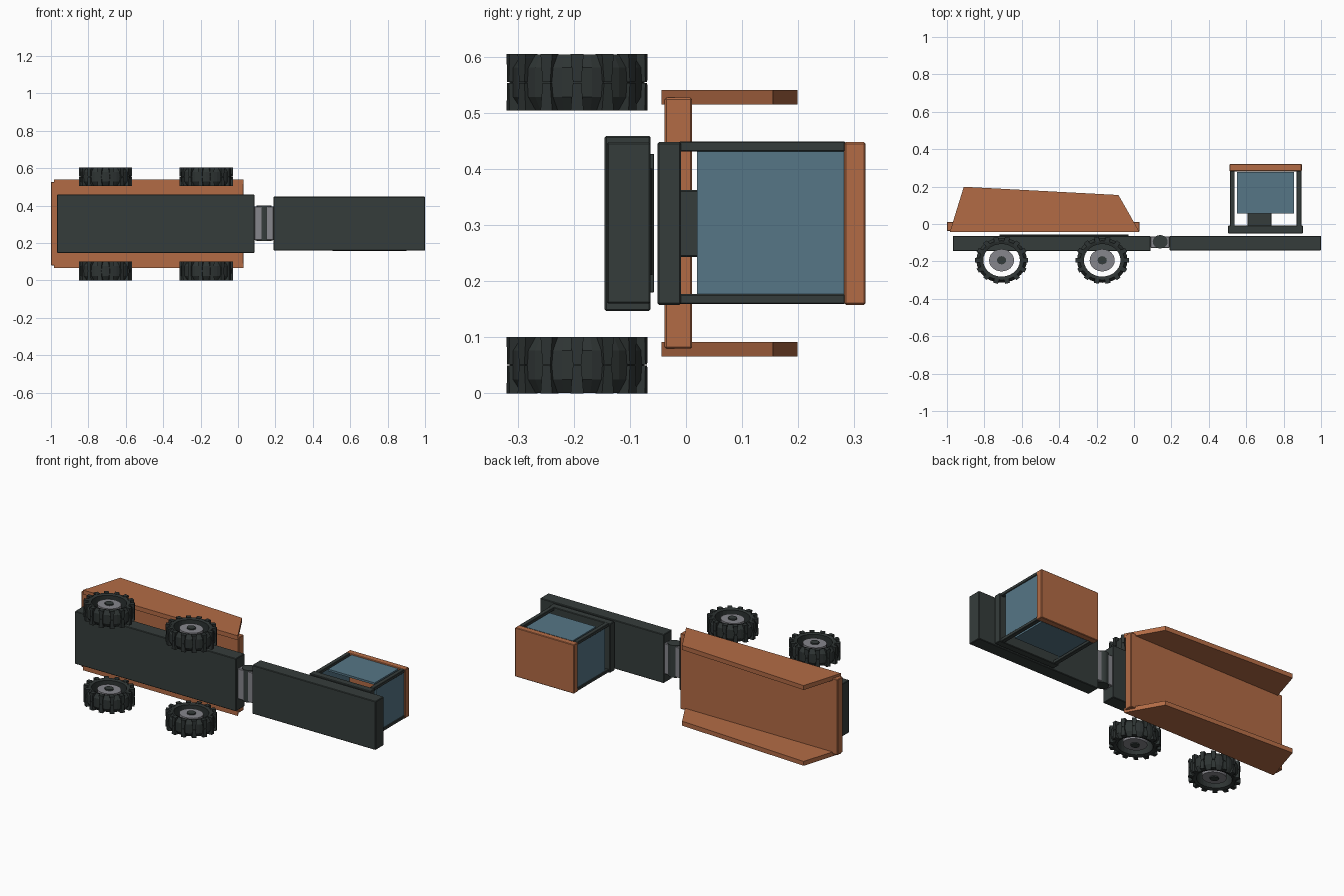
import bpy, bmesh, math
from mathutils import Matrix, Vector

if "Cube" in bpy.data.objects:
    bpy.data.objects.remove(bpy.data.objects["Cube"])

MID = 0.303          # centre of the machine across its width (z)


def material(name, rgb):
    m = bpy.data.materials.new(name)
    m.diffuse_color = (*rgb, 1)
    m.use_nodes = True
    m.node_tree.nodes["Principled BSDF"].inputs["Base Color"].default_value = m.diffuse_color
    return m


DARK = material("dark metal", (0.036, 0.046, 0.044))
TYRE = material("tyre rubber", (0.027, 0.034, 0.033))
ORANGE = material("orange paint", (0.45, 0.148, 0.06))
GLASS = material("blue glass", (0.092, 0.182, 0.24))
GREY = material("grey steel", (0.24, 0.24, 0.262))


def finish(bm, name, mat):
    bmesh.ops.recalc_face_normals(bm, faces=bm.faces)
    me = bpy.data.meshes.new(name)
    bm.to_mesh(me)
    bm.free()
    me.materials.append(mat)
    ob = bpy.data.objects.new(name, me)
    bpy.context.collection.objects.link(ob)
    return ob


def box(name, mat, x, y, z, bevel=0.003):
    """Box from (min, max) ranges with a thin bevel."""
    bm = bmesh.new()
    bmesh.ops.create_cube(bm, size=1)
    for v in bm.verts:
        v.co = Vector([(r[0] + r[1]) / 2 + c * (r[1] - r[0])
                       for c, r in zip(v.co, (x, y, z))])
    if bevel:
        bmesh.ops.bevel(bm, geom=bm.edges[:], offset=bevel, segments=1, affect='EDGES')
    return finish(bm, name, mat)


def lathe(bm, profile, n):
    """Closed (radius, z) profile swept round the z axis."""
    rings = [[bm.verts.new((r * math.cos(2 * math.pi * i / n),
                            r * math.sin(2 * math.pi * i / n), z))
              for r, z in profile] for i in range(n)]
    k = len(profile)
    for i in range(n):
        a, b = rings[i], rings[(i + 1) % n]
        for j in range(k):
            bm.faces.new((a[j], a[(j + 1) % k], b[(j + 1) % k], b[j]))


def drum(name, mat, centre, r, depth, n=24, squash=0.89):
    """Upright cylinder, slightly squashed in y."""
    bm = bmesh.new()
    bmesh.ops.create_cone(bm, cap_ends=True, segments=n, radius1=r, radius2=r, depth=depth)
    ob = finish(bm, name, mat)
    ob.location, ob.scale = centre, (1, squash, 1)
    return ob


def wheel(cx, cz, tag):
    centre = (cx, -0.194, cz)
    # tyre ring with lugs
    bm = bmesh.new()
    lathe(bm, [(0.098, -0.044), (0.118, -0.05), (0.135, -0.026),
               (0.135, 0.026), (0.118, 0.05), (0.098, 0.044)], 28)
    for i in range(14):
        turn = Matrix.Rotation(2 * math.pi * i / 14, 4, 'Z')
        for s in (-1, 1):
            verts = bmesh.ops.create_cube(bm, size=1)["verts"]
            for v in verts:
                outer = v.co.z * s > 0
                w = 0.026 if outer else 0.017
                v.co = turn @ Vector((0.142 if v.co.x > 0 else 0.112,
                                      v.co.y * w, s * (0.0505 if outer else 0.001)))
    tyre = finish(bm, "tyre_" + tag, TYRE)
    tyre.location, tyre.scale = centre, (1, 0.89, 1)
    # rim and hub
    drum("rim_" + tag, GREY, centre, 0.067, 0.07)
    drum("hub_" + tag, DARK, centre, 0.025, 0.084, 12)


for end, cx in (("rear", -0.708), ("middle", -0.17)):
    for side, cz in (("left", 0.0505), ("right", 0.5545)):
        wheel(cx, cz, end + "_" + side)

# chassis halves and deck plate
box("rear_chassis", DARK, (-0.968, 0.088), (-0.145, -0.063), (0.147, 0.459))
box("front_chassis", DARK, (0.19, 1.0), (-0.141, -0.063), (0.16, 0.448))
box("deck_plate", DARK, (-0.72, -0.03), (-0.07, -0.057), (0.18, 0.427), 0.001)

# articulated joint
box("joint_block", GREY, (0.088, 0.19), (-0.128, -0.067), (0.215, 0.396))
drum("joint_pin", DARK, (0.14, -0.095, 0.306), 0.04, 0.19)

# dump bed floor and sloped side walls
box("bed_floor", ORANGE, (-1.0, 0.03), (-0.038, 0.011), (0.08, 0.527))
WALL = [(-0.985, -0.044), (0.03, -0.044), (-0.083, 0.155), (-0.91, 0.199)]
for side, z0 in (("left", 0.066), ("right", 0.515)):
    bm = bmesh.new()
    base = bm.faces.new([bm.verts.new((x, y, z0)) for x, y in WALL])
    new = bmesh.ops.extrude_face_region(bm, geom=[base])["geom"]
    for v in new:
        if isinstance(v, bmesh.types.BMVert):
            v.co.z += 0.026
    finish(bm, "bed_wall_" + side, ORANGE)

# cabin base, roof and seat
box("cabin_base", DARK, (0.503, 0.903), (-0.051, -0.009), (0.158, 0.448))
box("cabin_roof", ORANGE, (0.51, 0.897), (0.282, 0.32), (0.158, 0.448))
box("seat", DARK, (0.607, 0.735), (-0.012, 0.062), (0.243, 0.363))

# cabin corner posts
for x0 in (0.513, 0.87):
    for z0 in (0.159, 0.431):
        box("cabin_post", DARK, (x0, x0 + 0.025), (-0.012, 0.284), (z0, z0 + 0.018), 0.002)

# windows on both ends and both sides
for x0 in (0.518, 0.876):
    box("end_window", GLASS, (x0, x0 + 0.014), (0.02, 0.284), (0.176, 0.432), 0)
for z0 in (0.163, 0.433):
    box("side_window", GLASS, (0.55, 0.856), (0.056, 0.277), (z0, z0 + 0.012), 0)
